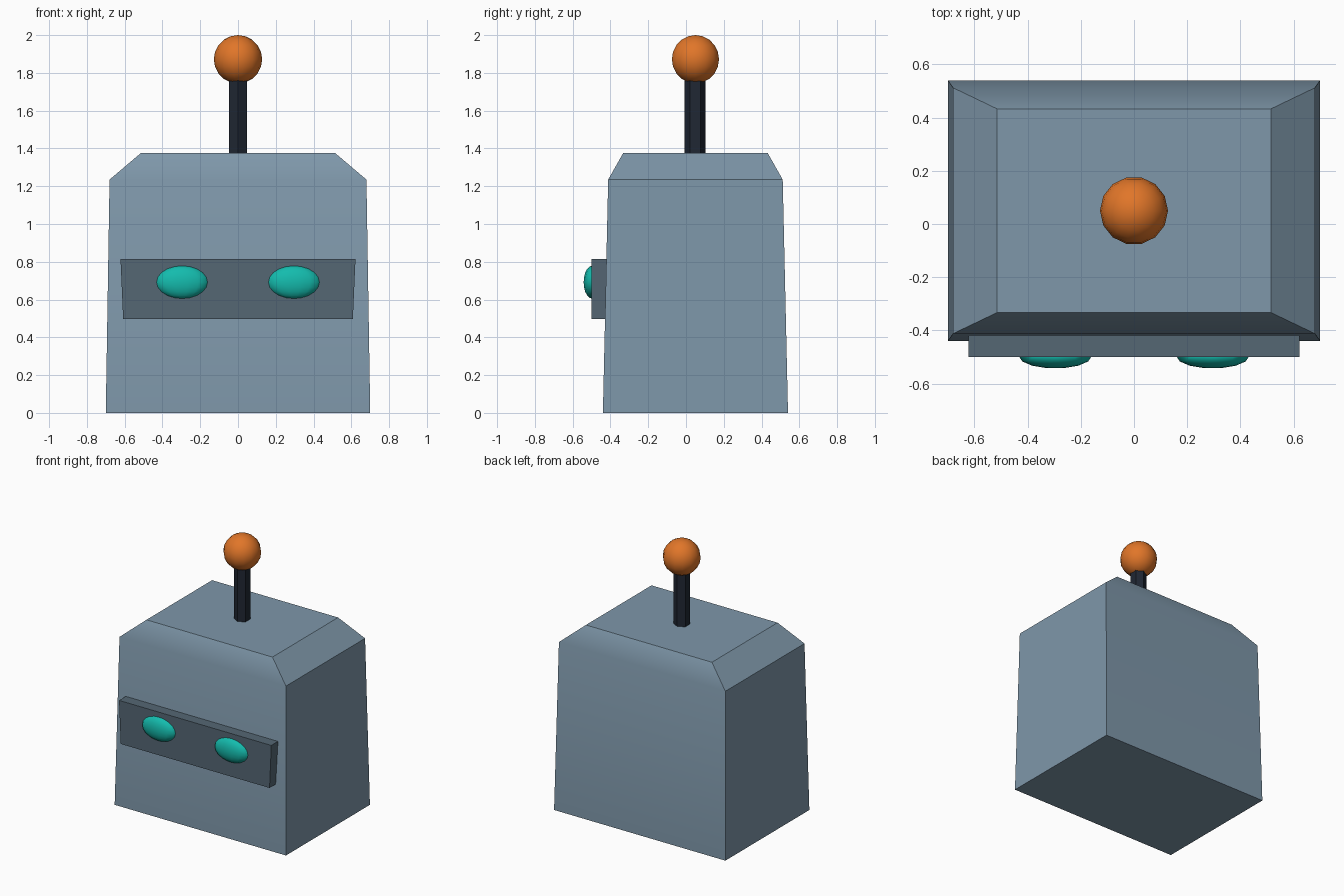
import bpy, bmesh, math
from mathutils import Matrix

if "Cube" in bpy.data.objects:
    bpy.data.objects.remove(bpy.data.objects["Cube"])

CY = 0.05  # body centre in y


def material(name, rgb):
    m = bpy.data.materials.new(name)
    m.diffuse_color = (*rgb, 1)
    m.use_nodes = True
    m.node_tree.nodes["Principled BSDF"].inputs["Base Color"].default_value = m.diffuse_color
    return m


BLUE = material("steel blue", (0.21, 0.31, 0.40))
SLATE = material("slate", (0.09, 0.135, 0.175))
DARK = material("dark navy", (0.014, 0.02, 0.033))
ORANGE = material("orange", (0.75, 0.18, 0.022))
TEAL = material("teal", (0.007, 0.50, 0.42))


def finish(name, bm, mat, angle=None):
    bmesh.ops.recalc_face_normals(bm, faces=bm.faces)
    mesh = bpy.data.meshes.new(name)
    bm.to_mesh(mesh)
    bm.free()
    mesh.materials.append(mat)
    ob = bpy.data.objects.new(name, mesh)
    bpy.context.collection.objects.link(ob)
    if angle:
        bpy.ops.object.select_all(action='DESELECT')
        ob.select_set(True)
        bpy.context.view_layer.objects.active = ob
        bpy.ops.object.shade_smooth_by_angle(angle=math.radians(angle))
    return ob


def loft(name, levels, mat, angle=None):
    """Stack of rectangles: (z, half width, y front, y back)."""
    bm = bmesh.new()
    rings = [[bm.verts.new(p) for p in
              ((-w, y0, z), (w, y0, z), (w, y1, z), (-w, y1, z))]
             for z, w, y0, y1 in levels]
    for a, b in zip(rings, rings[1:]):
        for i in range(4):
            j = (i + 1) % 4
            bm.faces.new((a[i], a[j], b[j], b[i]))
    bm.faces.new(rings[0])
    bm.faces.new(rings[-1])
    return finish(name, bm, mat, angle)


def ball(name, centre, radii, mat):
    bm = bmesh.new()
    bmesh.ops.create_uvsphere(bm, u_segments=14, v_segments=10, radius=1)
    bm.transform(Matrix.Translation(centre) @ Matrix.Diagonal((*radii, 1))
                 @ Matrix.Rotation(math.pi / 2, 4, 'Z'))
    return finish(name, bm, mat, 40)


# tapered body with a chamfered top
loft("body", [(0, 0.70, CY - 0.49, CY + 0.49),
              (1.235, 0.68, CY - 0.462, CY + 0.462),
              (1.375, 0.515, CY - 0.383, CY + 0.383)], BLUE, 35)

# face plate, its back just inside the sloping front
loft("face_plate", [(0.497, 0.608, -0.50, -0.42),
                    (0.815, 0.622, -0.50, -0.413)], SLATE)

# eyes
for side, x in (("left", -0.296), ("right", 0.296)):
    ball(side + "_eye", (x, -0.497, 0.692), (0.137, 0.046, 0.087), TEAL)

# antenna rod and ball
bm = bmesh.new()
bmesh.ops.create_cone(bm, cap_ends=True, segments=6, radius1=0.055,
                      radius2=0.055, depth=0.44)
bm.transform(Matrix.Translation((0, CY - 0.002, 1.58)))
finish("antenna_rod", bm, DARK)
ball("antenna_ball", (0, CY, 1.872), (0.128, 0.128, 0.128), ORANGE)
